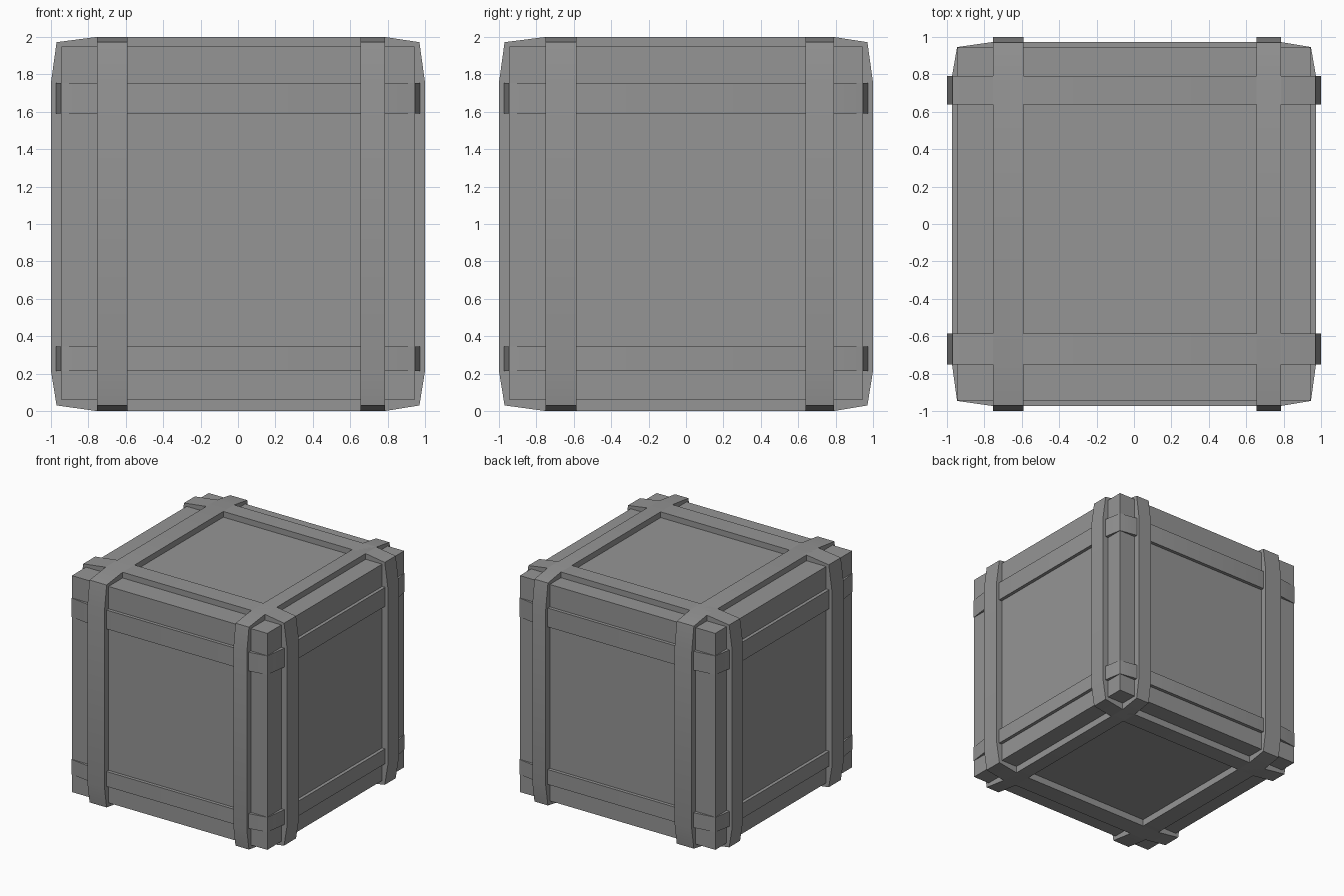
import bpy
import bmesh

cube = bpy.data.objects.get("Cube")
if cube:
    bpy.data.objects.remove(cube, do_unlink=True)

grey = bpy.data.materials.new("crate grey")
grey.use_nodes = True
grey.diffuse_color = (0.3, 0.3, 0.3, 1)
grey.node_tree.nodes["Principled BSDF"].inputs["Base Color"].default_value = grey.diffuse_color


def finish(bm, name):
    bmesh.ops.recalc_face_normals(bm, faces=bm.faces)
    mesh = bpy.data.meshes.new(name)
    bm.to_mesh(mesh)
    bm.free()
    mesh.materials.append(grey)
    obj = bpy.data.objects.new(name, mesh)
    bpy.context.collection.objects.link(obj)
    bpy.ops.object.select_all(action="DESELECT")
    obj.select_set(True)
    bpy.context.view_layer.objects.active = obj
    bpy.ops.object.shade_smooth_by_angle()


def outline(u, v):
    """Strap loop: each range is (low, low corner, low bend, high bend, high corner, high)."""
    u0, u1, u2, u3, u4, u5 = u
    v0, v1, v2, v3, v4, v5 = v
    return [(u2, v0), (u3, v0), (u4, v1), (u5, v2), (u5, v3), (u4, v4),
            (u3, v5), (u2, v5), (u1, v4), (u0, v3), (u0, v2), (u1, v1)]


def strap(name, axis, span, points):
    """Closed band around the crate, as wide as span along the given axis."""
    bm = bmesh.new()
    rings = []
    for w in span:
        ring = []
        for p in points:
            co = list(p)
            co.insert(axis, w)
            ring.append(bm.verts.new(co))
        rings.append(ring)
        bm.faces.new(ring)
    n = len(points)
    for i in range(n):
        j = (i + 1) % n
        bm.faces.new((rings[0][i], rings[0][j], rings[1][j], rings[1][i]))
    finish(bm, name)


# Crate body
bm = bmesh.new()
bmesh.ops.create_cube(bm, size=1)
bmesh.ops.scale(bm, vec=(1.888, 1.888, 1.89), verts=bm.verts)
bmesh.ops.translate(bm, vec=(0, 0, 1.005), verts=bm.verts)
finish(bm, "crate_body")

# Where the straps sit on each axis
x_spans = {"right": (-0.755, -0.59), "left": (0.655, 0.785)}
y_spans = {"front": (-0.75, -0.585), "back": (0.64, 0.79)}
z_spans = {"lower": (0.215, 0.345), "upper": (1.59, 1.755)}

# Outer straps running over the top and bottom
x_range = (-1, -0.97, -0.755, 0.785, 0.97, 1)
y_range = (-1, -0.97, -0.75, 0.79, 0.97, 1)
z_range = (0, 0.03, 0.215, 1.755, 1.972, 2)
for side, span in x_spans.items():
    strap(side + "_strap", 0, span, outline(y_range, z_range))
for side, span in y_spans.items():
    strap(side + "_strap", 1, span, outline(x_range, z_range))

# Thinner level straps that meet the body at its corners
x_level = (-0.973, -0.946, -0.755, 0.785, 0.946, 0.973)
y_level = (-0.973, -0.946, -0.75, 0.79, 0.946, 0.973)
for side, span in z_spans.items():
    strap(side + "_strap", 2, span, outline(x_level, y_level))
